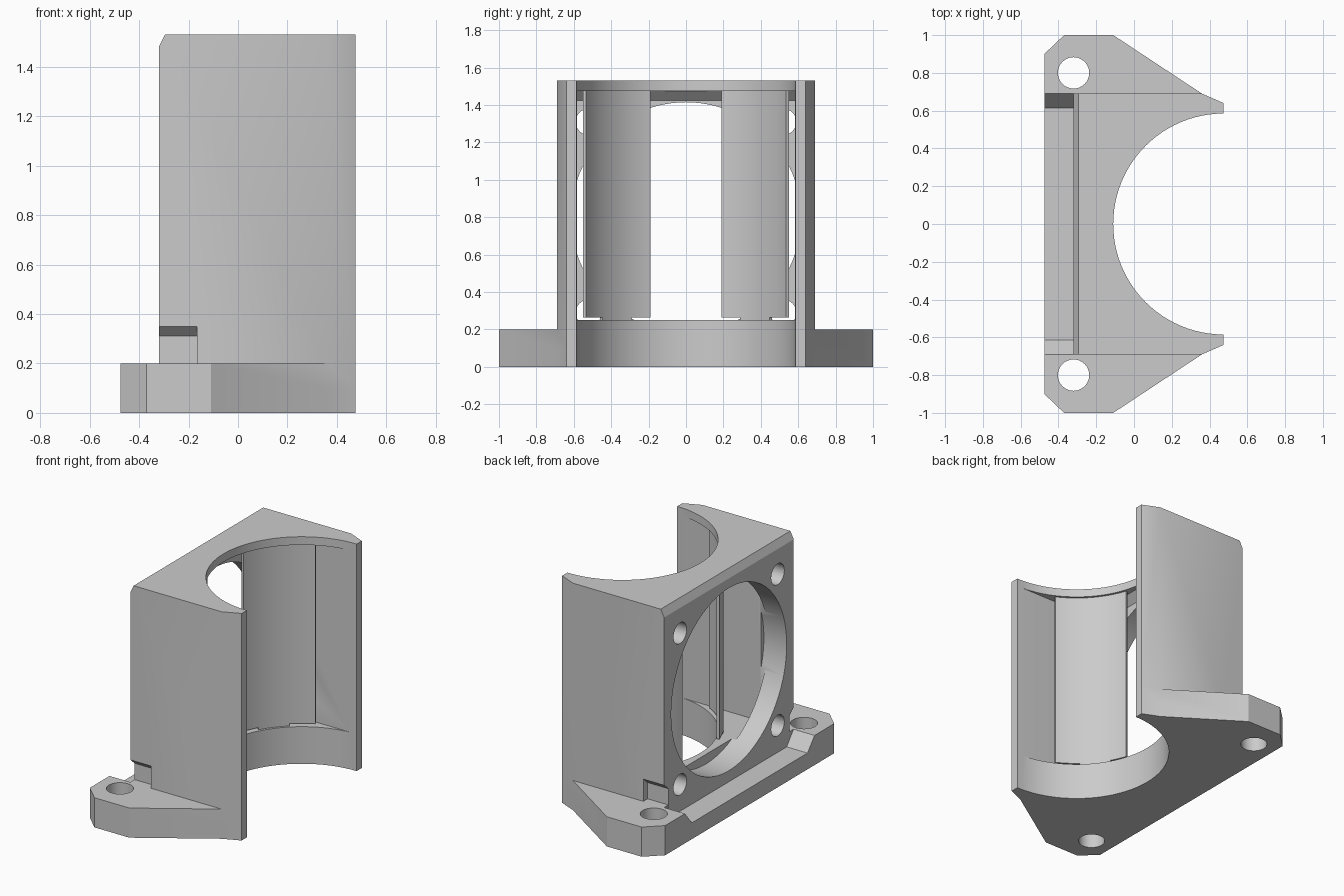
import bpy, bmesh, math

cube = bpy.data.objects.get("Cube")
if cube:
    bpy.data.objects.remove(cube, do_unlink=True)

grey = bpy.data.materials.new("plain grey")
grey.use_nodes = True
colour = (0.6, 0.6, 0.6, 1)
grey.diffuse_color = colour
grey.node_tree.nodes["Principled BSDF"].inputs["Base Color"].default_value = colour


def prism(name, points, axis, low, high):
    """Extrude a flat outline along one axis."""
    place = {"X": lambda a, b, h: (h, a, b),
             "Y": lambda a, b, h: (a, h, b),
             "Z": lambda a, b, h: (a, b, h)}[axis]
    bm = bmesh.new()
    lower = [bm.verts.new(place(a, b, low)) for a, b in points]
    upper = [bm.verts.new(place(a, b, high)) for a, b in points]
    bm.faces.new(lower)
    bm.faces.new(upper)
    n = len(points)
    for i in range(n):
        j = (i + 1) % n
        bm.faces.new((lower[i], lower[j], upper[j], upper[i]))
    bmesh.ops.recalc_face_normals(bm, faces=bm.faces)
    mesh = bpy.data.meshes.new(name)
    bm.to_mesh(mesh)
    bm.free()
    mesh.materials.append(grey)
    obj = bpy.data.objects.new(name, mesh)
    bpy.context.collection.objects.link(obj)
    return obj


def circle(a, b, radius, sides):
    step = math.tau / sides
    return [(a + radius * math.cos(i * step), b + radius * math.sin(i * step))
            for i in range(sides)]


def arc(radius, start, end, steps):
    """Arc about the bore axis, measured in degrees from the back."""
    angles = [math.radians(start + (end - start) * i / steps) for i in range(steps + 1)]
    return [(FRONT - radius * math.cos(t), radius * math.sin(t)) for t in angles]


def combine(target, tool, operation="DIFFERENCE"):
    """Boolean the tool into the target, then discard the tool."""
    tool.hide_render = True
    mod = target.modifiers.new("shape", "BOOLEAN")
    mod.operation = operation
    mod.solver = "EXACT"
    mod.object = tool
    graph = bpy.context.evaluated_depsgraph_get()
    result = bpy.data.meshes.new_from_object(target.evaluated_get(graph))
    target.modifiers.clear()
    target.data = result
    bpy.data.objects.remove(tool, do_unlink=True)


def mirrored(half):
    return half + [(x, -y) for x, y in reversed(half)]


FRONT, BACK = 0.475, -0.32
HALF, HEIGHT = 0.69, 1.53
BORE = 0.585
FAN_Z = 0.8

# Mounting flange with the fan seat channel
flange = prism("mounting_flange", mirrored(
    [(-0.475, 0.9), (-0.37, 1), (-0.11, 1), (0.36, HALF), (FRONT, 0.64)]), "Z", 0, 0.2)
seat = mirrored([(0.11, 0.615), (0.2, HALF), (0.3, 0.77)])
combine(flange, prism("seat_cutter", [(y, z) for z, y in seat], "X", -0.6, BACK + 0.001))

# Housing block with chamfered back edge and bolt head pockets
body = prism("fan_duct_bracket", mirrored(
    [(BACK, HALF), (0.36, HALF), (FRONT, 0.64)]), "Z", 0.1, HEIGHT)
combine(body, prism("chamfer_cutter",
                    [(-0.345, 1.43), (-0.27, 1.58), (-0.345, 1.58)], "Y", -1, 1))
for side in (1, -1):
    pocket = [(0.645, 0.15), (0.645, 0.31), (0.69, 0.35), (0.72, 0.377), (0.72, 0.15)]
    combine(body, prism("pocket_cutter", [(side * y, z) for y, z in pocket],
                        "X", -0.4, -0.165))

combine(body, flange, "UNION")

# Air chamber, round bore and fan opening
combine(body, prism("chamber_cutter", [(-0.18, 0.25), (0.6, 0.25), (0.6, 1.475),
                                       (-0.13, 1.475), (-0.18, 1.425)], "Y", -0.583, 0.583))
combine(body, prism("bore_cutter", circle(FRONT, 0, BORE, 96), "Z", -0.1, 1.7))
combine(body, prism("fan_cutter", circle(0, FAN_Z, 0.615, 96), "X", -0.4, -0.15))

# Screw holes
for side in (1, -1):
    combine(body, prism("bolt_cutter", circle(BACK, side * 0.8, 0.083, 32), "Z", -0.1, 0.3))
    for z in (FAN_Z - 0.51, FAN_Z + 0.51):
        combine(body, prism("screw_cutter", circle(side * 0.52, z, 0.07, 32),
                            "X", -0.4, -0.15))

parts = [body]

# Curved air guide vanes and their foot tabs
for side, label in ((1, "back"), (-1, "front")):
    for name, start, end, low, high in (("vane", 18.5, 63, 0.265, 1.475),
                                        ("vane_tab", 29, 48, 0.245, 0.27)):
        outline = arc(0.6, start, end, 20) + arc(0.618, end, start, 20)
        parts.append(prism(label + "_" + name, [(x, side * y) for x, y in outline],
                           "Z", low, high))

bpy.ops.object.select_all(action="DESELECT")
for part in parts:
    part.select_set(True)
bpy.context.view_layer.objects.active = body
bpy.ops.object.shade_smooth_by_angle(angle=math.radians(25))
